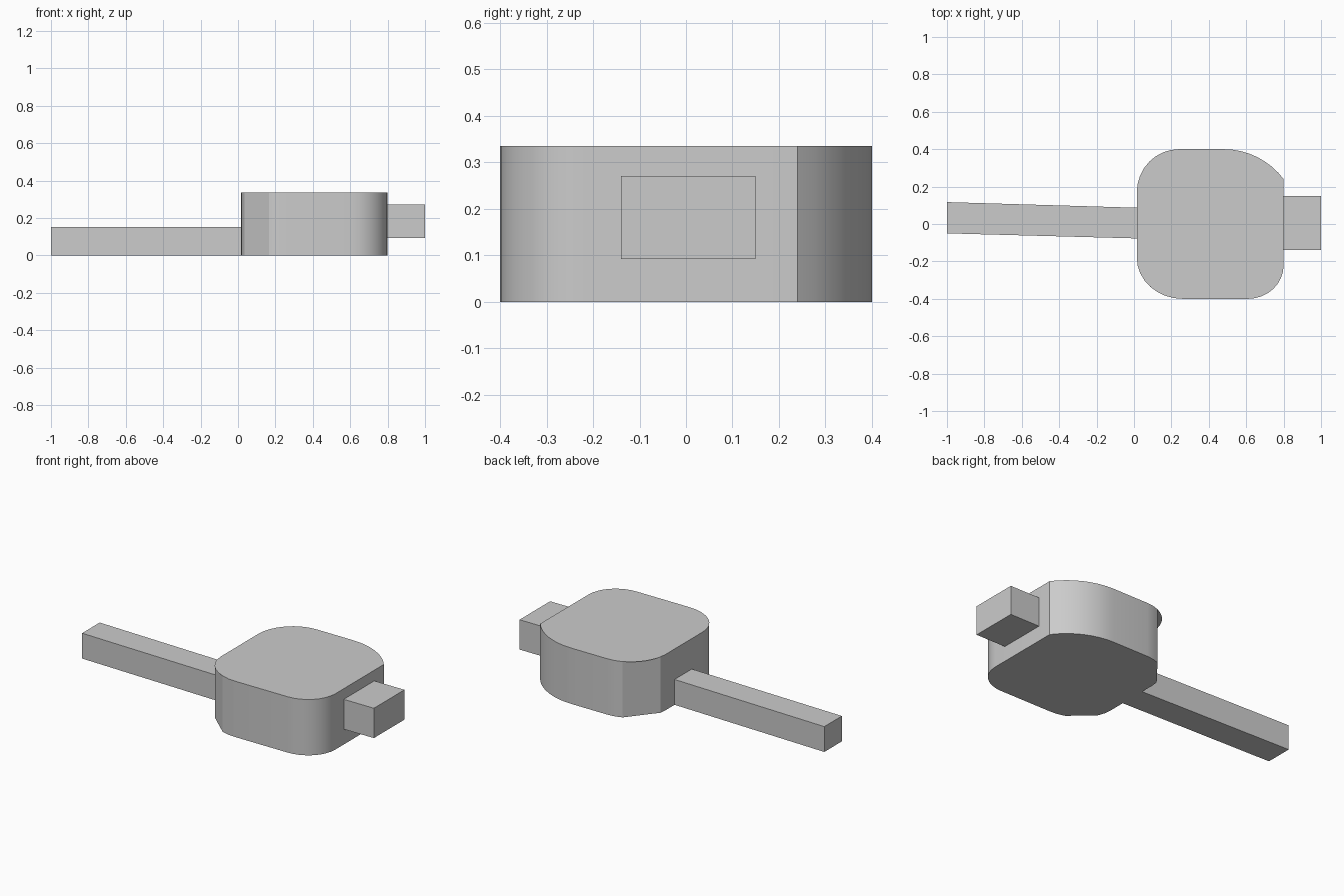
import bpy, bmesh
from math import cos, sin, radians

if "Cube" in bpy.data.objects:
    bpy.data.objects.remove(bpy.data.objects["Cube"])


def make_object(name, bm, smooth=False):
    bmesh.ops.recalc_face_normals(bm, faces=bm.faces)
    mesh = bpy.data.meshes.new(name)
    bm.to_mesh(mesh)
    bm.free()
    obj = bpy.data.objects.new(name, mesh)
    bpy.context.collection.objects.link(obj)
    if smooth:
        bpy.ops.object.select_all(action='DESELECT')
        obj.select_set(True)
        bpy.context.view_layer.objects.active = obj
        bpy.ops.object.shade_smooth_by_angle(angle=radians(20))
    return obj


def prism(name, outline, z0, z1, smooth=False):
    """Upright prism; outline items are (x, y, in_wall). Points not in the
    wall only round off the top plate, which overhangs the flat wall there."""
    bm = bmesh.new()
    top = [bm.verts.new((x, y, z1)) for x, y, _ in outline]
    bm.faces.new(top)
    rim = [v for v, p in zip(top, outline) if p[2]]
    base = [bm.verts.new((v.co.x, v.co.y, z0)) for v in rim]
    bm.faces.new(base[::-1])
    for i in range(len(rim)):
        j = (i + 1) % len(rim)
        bm.faces.new((base[i], base[j], rim[j], rim[i]))
    return make_object(name, bm, smooth)


def arc(cx, cy, rx, ry, a0, a1, skip=(), n=8):
    pts = []
    for i in range(n + 1):
        a = radians(a0 + (a1 - a0) * i / n)
        pts.append((cx + rx * cos(a), cy + ry * sin(a), i not in skip))
    return pts


# Rounded body, counter-clockwise; left corners have a flat wall under the top
body = (arc(0.61, -0.22, 0.19, 0.18, -90, 0)
        + arc(0.48, 0.0, 0.40, 0.40, 36.9, 90)
        + arc(0.24, 0.17, 0.225, 0.23, 90, 180, skip=(3, 4, 5, 6))
        + arc(0.26, -0.18, 0.245, 0.22, 180, 270, skip=(3, 4, 5)))
prism("body", body, 0.0, 0.335, smooth=True)

# Long, slightly skewed handle
prism("handle", [(-1, -0.05, 1), (0.015, -0.077, 1),
                 (0.015, 0.087, 1), (-1, 0.117, 1)], 0.0, 0.152)

# Short block on the right end
prism("end_block", [(0.80, -0.14, 1), (1.0, -0.14, 1),
                    (1.0, 0.15, 1), (0.80, 0.15, 1)], 0.092, 0.271)
